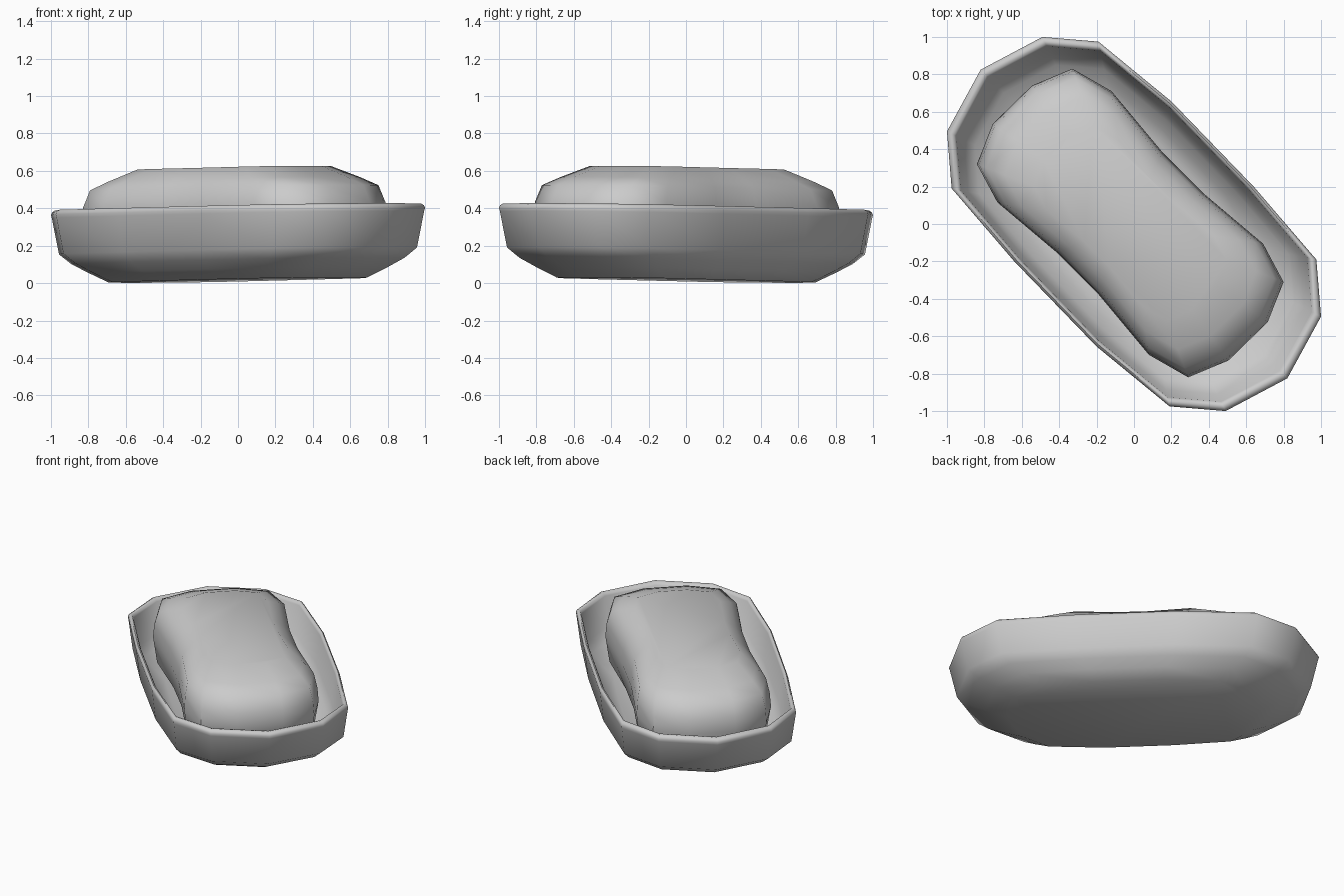
import bpy, bmesh
from mathutils import Vector

if "Cube" in bpy.data.objects:
    bpy.data.objects.remove(bpy.data.objects["Cube"])

TILT = 0.013  # the whole dish leans up slightly towards +x, -y


def half_turn(points):
    """Complete an outline that is symmetric under a half turn."""
    return points + [(-x, -y) for x, y in points]


def loft(name, outline, rings, centre=(0, 0), angle=50):
    """Stack scaled copies of an outline: rings are (scale, height); cap both ends."""
    bm = bmesh.new()
    loops = []
    for s, z in rings:
        loop = []
        for x, y in outline:
            px, py = centre[0] + x * s, centre[1] + y * s
            loop.append(bm.verts.new((px, py, z + TILT * (px - py))))
        loops.append(loop)
    n = len(outline)
    for a, b in zip(loops, loops[1:]):
        for i in range(n):
            j = (i + 1) % n
            bm.faces.new((a[i], a[j], b[j], b[i]))
    bm.faces.new(loops[0])
    bm.faces.new(loops[-1])
    bmesh.ops.recalc_face_normals(bm, faces=bm.faces)
    mesh = bpy.data.meshes.new(name)
    bm.to_mesh(mesh)
    bm.free()
    ob = bpy.data.objects.new(name, mesh)
    bpy.context.collection.objects.link(ob)
    bpy.ops.object.select_all(action='DESELECT')
    ob.select_set(True)
    bpy.context.view_layer.objects.active = ob
    bpy.ops.object.shade_smooth_by_angle(angle=angle * 3.14159 / 180)
    return ob


# Dish: outer wall up from the base, rounded rim, inner wall down to the floor
dish_outline = half_turn([(-1.0, 0.495), (-0.82, 0.825), (-0.49, 1.0), (-0.19, 0.975),
                          (0.2, 0.655), (0.64, 0.2), (0.975, -0.19)])
loft("soap_dish", dish_outline, [
    (0.69, 0.016), (0.80, 0.07), (0.89, 0.118), (0.957, 0.172),
    (0.995, 0.365), (1.0, 0.383), (0.993, 0.398), (0.978, 0.407), (0.962, 0.403), (0.95, 0.388),
    (0.91, 0.20), (0.85, 0.15), (0.77, 0.10), (0.66, 0.055)])

# Soap bar: waisted outline, rounded over towards top and bottom
soap_outline = half_turn([(-0.82, 0.315), (-0.735, 0.53), (-0.525, 0.735), (-0.31, 0.825),
                          (-0.10, 0.705), (0.175, 0.375), (0.39, 0.16), (0.71, -0.11)])
loft("soap_bar", soap_outline, [
    (0.63, 0.056), (0.82, 0.11), (0.95, 0.165), (1.0, 0.33),
    (0.985, 0.42), (0.94, 0.51), (0.82, 0.555), (0.63, 0.617)], centre=(-0.02, 0.005))
